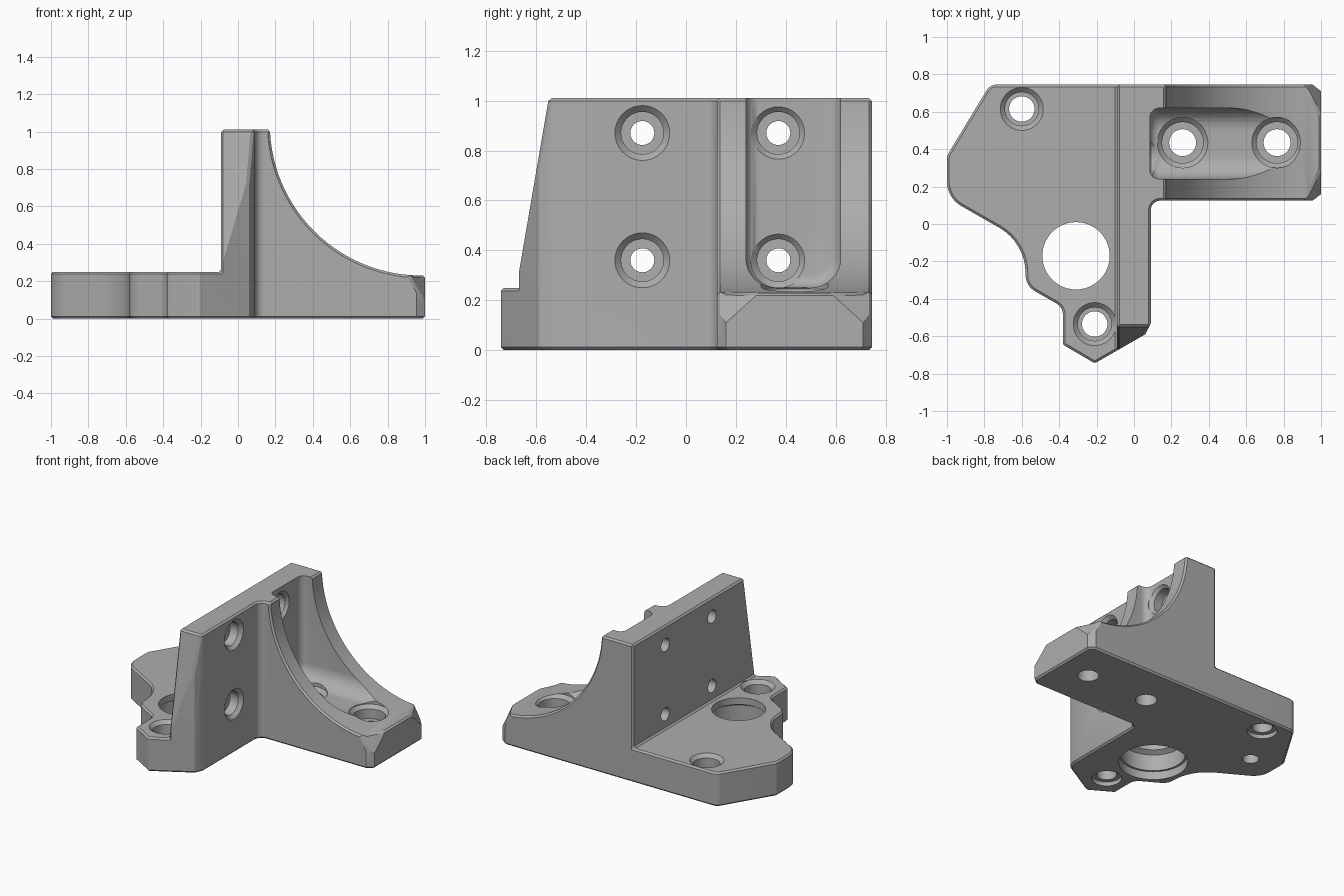
import bpy, bmesh
from math import pi, sin, cos, tan
from mathutils import Vector, Matrix

old = bpy.data.objects.get("Cube")
if old:
    bpy.data.objects.remove(old, do_unlink=True)

grey = bpy.data.materials.new("plain grey")
grey.use_nodes = True
grey.diffuse_color = (0.42, 0.42, 0.42, 1)
grey.node_tree.nodes["Principled BSDF"].inputs["Base Color"].default_value = (0.42, 0.42, 0.42, 1)


def rounded(corners, steps=8):
    """Polygon from (x, y, radius) corners, with each corner filleted."""
    points = []
    for i, (x, y, r) in enumerate(corners):
        p = Vector((x, y))
        if r == 0:
            points.append(p)
            continue
        a = (Vector(corners[i - 1][:2]) - p).normalized()
        b = (Vector(corners[(i + 1) % len(corners)][:2]) - p).normalized()
        half = a.angle(b) / 2
        centre = p + (a + b).normalized() * r / sin(half)
        start = p + a * r / tan(half) - centre
        end = p + b * r / tan(half) - centre
        turn = start.angle_signed(end)
        for k in range(steps + 1):
            t = -turn * k / steps
            points.append(centre + Vector((start.x * cos(t) - start.y * sin(t),
                                           start.x * sin(t) + start.y * cos(t))))
    return points


def finish(name, bm):
    bmesh.ops.recalc_face_normals(bm, faces=bm.faces)
    mesh = bpy.data.meshes.new(name)
    bm.to_mesh(mesh)
    bm.free()
    mesh.materials.append(grey)
    ob = bpy.data.objects.new(name, mesh)
    bpy.context.collection.objects.link(ob)
    return ob


def prism(name, profile, axis, low, high, back_round=0):
    """Extrude a 2D profile along x, y or z."""
    place = {"x": lambda p, d: (d, p[0], p[1]),
             "y": lambda p, d: (p[0], d, p[1]),
             "z": lambda p, d: (p[0], p[1], d)}[axis]
    bm = bmesh.new()
    ends = [[bm.verts.new(place(p, d)) for p in profile] for d in (low, high)]
    n = len(profile)
    cap = bm.faces.new(ends[0])
    bm.faces.new(ends[1])
    for i in range(n):
        j = (i + 1) % n
        bm.faces.new((ends[0][i], ends[0][j], ends[1][j], ends[1][i]))
    bmesh.ops.recalc_face_normals(bm, faces=bm.faces)
    if back_round:
        bmesh.ops.bevel(bm, geom=list(cap.edges), offset=back_round, segments=5,
                        profile=0.5, affect='EDGES')
    return finish(name, bm)


def bore(name, steps, location, along_x=False, sides=40):
    """Stepped round cutter from (depth, radius) pairs."""
    bm = bmesh.new()
    turn = Matrix.Rotation(pi / 2, 4, 'Y') if along_x else Matrix()
    rings = []
    for d, r in steps:
        rings.append([bm.verts.new(Vector(location) + turn @ Vector(
            (r * cos(2 * pi * k / sides), r * sin(2 * pi * k / sides), d))) for k in range(sides)])
    for a, b in zip(rings, rings[1:]):
        for k in range(sides):
            j = (k + 1) % sides
            bm.faces.new((a[k], a[j], b[j], b[k]))
    bm.faces.new(rings[0])
    bm.faces.new(rings[-1])
    return finish(name, bm)


def apply(ob, mod):
    bpy.context.view_layer.objects.active = ob
    bpy.ops.object.modifier_apply(modifier=mod.name)


def cut(ob, cutter):
    cutter.hide_render = True
    mod = ob.modifiers.new("cut", 'BOOLEAN')
    mod.operation, mod.solver, mod.object = 'DIFFERENCE', 'EXACT', cutter
    apply(ob, mod)
    bpy.data.objects.remove(cutter, do_unlink=True)


# Full footprint raised to the height of the wall
outline = rounded([
    (-0.77, 0.745, 0.06), (-1, 0.365, 0.06), (-1, 0.14, 0.15), (-0.58, -0.10, 0.28),
    (-0.58, -0.33, 0.1), (-0.38, -0.445, 0.07), (-0.38, -0.645, 0.02), (-0.21, -0.745, 0.02),
    (0.06, -0.59, 0), (0.09, -0.53, 0), (0.09, 0.125, 0.05), (0.955, 0.125, 0),
    (1, 0.16, 0), (1, 0.71, 0), (0.955, 0.745, 0)])
bracket = prism("bracket", outline, "z", 0, 1.01)

# Leave the low plate, the sloped wall end and the curved buttress
cut(bracket, prism("plate_clearance", [(-2, -2), (-0.09, -2), (-0.09, 2), (-2, 2)], "z", 0.25, 2))
cut(bracket, prism("wall_slope", [(-0.68, 0.25), (-0.55, 1.01), (-0.53, 1.13), (-2, 1.13), (-2, 0.25)],
                   "x", -0.5, 0.5))
arc = [(0.98 - 0.81 * cos(t), 1.04 - 0.81 * sin(t)) for t in [pi / 2 * k / 28 for k in range(29)]]
cut(bracket, prism("buttress_curve", arc + [(1.3, 0.23), (1.3, 1.3), (0.17, 1.3)], "y", -1, 1))

# Trim the two upper corners of the buttress toe
bm = bmesh.new()
bm.from_mesh(bracket.data)
for y, side in ((0.16, -1), (0.71, 1)):
    hit = bmesh.ops.bisect_plane(bm, geom=bm.verts[:] + bm.edges[:] + bm.faces[:], dist=1e-5,
                                 plane_co=(1, y, 0.11), plane_no=(0.9, side * 0.45, 0.5), clear_outer=True)
    bmesh.ops.holes_fill(bm, edges=[e for e in hit["geom_cut"] if isinstance(e, bmesh.types.BMEdge)], sides=0)
bmesh.ops.recalc_face_normals(bm, faces=bm.faces)
bm.to_mesh(bracket.data)
bm.free()

# Small edge break
mod = bracket.modifiers.new("edge_break", 'BEVEL')
mod.width, mod.segments, mod.limit_method, mod.angle_limit = 0.012, 1, 'ANGLE', 1.08
mod.use_clamp_overlap = False
apply(bracket, mod)

# Channel down the buttress
channel = rounded([(0.24, 1.4, 0), (0.24, 0.25, 0.12), (0.62, 0.25, 0.12), (0.62, 1.4, 0)])
cut(bracket, prism("channel", channel, "x", 0.085, 1.3, back_round=0.05))

# Countersunk bolt holes through the wall
wall_bore = [(-0.3, 0.048), (0, 0.048), (0, 0.085), (0.065, 0.085), (0.09, 0.11), (0.13, 0.11)]
for y in (-0.175, 0.37):
    for z in (0.87, 0.36):
        cut(bracket, bore("wall_bolt_hole", wall_bore, (0, y, z), along_x=True))

# Vertical bolt holes through the buttress foot
foot_bore = [(-0.1, 0.072), (0.15, 0.072), (0.15, 0.11), (0.22, 0.11), (0.245, 0.135), (0.4, 0.135)]
for x in (0.26, 0.765):
    cut(bracket, bore("foot_bolt_hole", foot_bore, (x, 0.435, 0)))

# Plate bolt holes, recessed above and below
plate_bore = [(-0.1, 0.1), (0.03, 0.1), (0.03, 0.068), (0.12, 0.068), (0.12, 0.09),
              (0.225, 0.09), (0.25, 0.115), (0.3, 0.115)]
for x, y in ((-0.6, 0.615), (-0.21, -0.535)):
    cut(bracket, bore("plate_bolt_hole", plate_bore, (x, y, 0)))

# Large stepped opening and a blind locating hole underneath
cut(bracket, bore("large_opening", [(-0.1, 0.23), (0.06, 0.23), (0.06, 0.215), (0.18, 0.215),
                                    (0.2, 0.18), (0.4, 0.18)], (-0.31, -0.17, 0), sides=56))
cut(bracket, bore("locating_hole", [(-0.1, 0.055), (0.12, 0.055)], (-0.78, 0.28, 0)))

bpy.ops.object.select_all(action='DESELECT')
bracket.select_set(True)
bpy.context.view_layer.objects.active = bracket
bpy.ops.object.shade_smooth_by_angle(angle=0.5)
